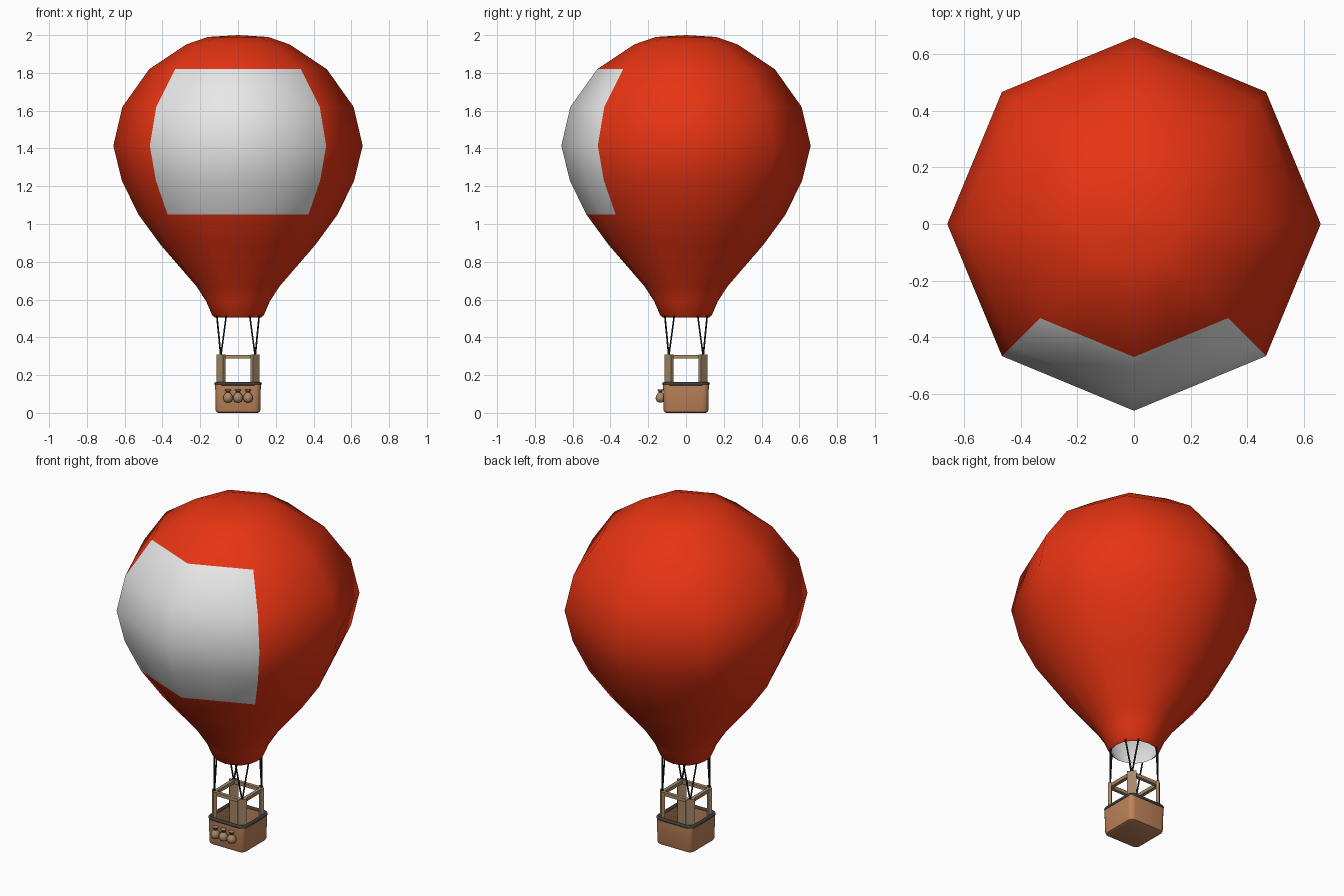
import bpy, bmesh, math
from mathutils import Vector, Matrix

if "Cube" in bpy.data.objects:
    bpy.data.objects.remove(bpy.data.objects["Cube"])


def material(name, rgb):
    m = bpy.data.materials.new(name)
    m.diffuse_color = (*rgb, 1)
    m.use_nodes = True
    m.node_tree.nodes["Principled BSDF"].inputs["Base Color"].default_value = m.diffuse_color
    return m


RED = material("red fabric", (0.8, 0.034, 0.006))
WHITE = material("white fabric", (0.8, 0.8, 0.8))
WICKER = material("wicker brown", (0.52, 0.23, 0.1))
WOOD = material("tan wood", (0.4, 0.25, 0.14))
GREY = material("dark grey", (0.05, 0.05, 0.055))
ROPE = material("black rope", (0.015, 0.015, 0.015))


def finish(name, bm, mats, angle=None):
    bmesh.ops.recalc_face_normals(bm, faces=bm.faces)
    me = bpy.data.meshes.new(name)
    bm.to_mesh(me)
    bm.free()
    for m in mats:
        me.materials.append(m)
    ob = bpy.data.objects.new(name, me)
    bpy.context.collection.objects.link(ob)
    if angle:
        bpy.ops.object.select_all(action='DESELECT')
        ob.select_set(True)
        bpy.context.view_layer.objects.active = ob
        bpy.ops.object.shade_smooth_by_angle(angle=math.radians(angle))
    return ob


def loft(bm, rings, caps=True, loop=False):
    """Skin a list of point rings, capped at the ends or joined into a loop."""
    vs = [[bm.verts.new(p) for p in ring] for ring in rings]
    if loop:
        vs.append(vs[0])
    n = len(rings[0])
    for a, b in zip(vs, vs[1:]):
        for i in range(n):
            j = (i + 1) % n
            bm.faces.new((a[i], a[j], b[j], b[i]))
    if caps and not loop:
        bm.faces.new(vs[0])
        bm.faces.new(vs[-1])


def circle(r, z, n=12, x=0, y=0):
    return [(x + r * math.cos(k * math.tau / n), y + r * math.sin(k * math.tau / n), z) for k in range(n)]


def rounded_square(half, z, rad, steps=4):
    pts = []
    for q in range(4):
        c = Matrix.Rotation(q * math.pi / 2, 3, 'Z') @ Vector((half - rad, half - rad, z))
        for s in range(steps + 1):
            a = (q + s / steps) * math.pi / 2
            pts.append((c.x + rad * math.cos(a), c.y + rad * math.sin(a), z))
    return pts


def rod(bm, a, b, w, d, n=None):
    """Round rod (n sides) or box bar between two points."""
    a, b = Vector(a), Vector(b)
    mid, vec = (a + b) / 2, b - a
    rot = vec.to_track_quat('Z', 'Y').to_matrix().to_4x4()
    m = Matrix.Translation(mid) @ rot
    if n:
        bmesh.ops.create_cone(bm, cap_ends=True, segments=n, radius1=w, radius2=w, depth=vec.length, matrix=m)
    else:
        bmesh.ops.create_cube(bm, size=1, matrix=m @ Matrix.Diagonal((w, d, vec.length, 1)))


# Envelope: octagonal at the belly, rounder at the mouth
def gore_ring(r, z):
    t = min(1, max(0, (1.05 - z) / 0.4))
    c = math.cos(math.pi / 8)
    flat = c + t * (1 - c)
    return [(r * (flat if k % 2 else 1) * math.cos(k * math.pi / 8),
             r * (flat if k % 2 else 1) * math.sin(k * math.pi / 8), z) for k in range(16)]


profile = [(0.122, 0.505), (0.137, 0.517), (0.168, 0.59), (0.22, 0.67), (0.41, 0.89), (0.527, 1.05),
           (0.615, 1.23), (0.66, 1.415), (0.612, 1.62), (0.47, 1.82), (0.275, 1.95), (0.16, 1.99), (0.002, 2.0)]
bm = bmesh.new()
loft(bm, [gore_ring(r, z) for r, z in profile])
bm.faces.ensure_lookup_table()
mouth = min(bm.faces, key=lambda f: f.calc_center_median().z)
bm.faces.remove(mouth)
for f in bm.faces:
    f.smooth = True
    c = f.calc_center_median()
    if 1.05 < c.z < 1.82 and -c.y > abs(c.x):   # front panel
        f.material_index = 1
finish("envelope", bm, [RED, WHITE])

# White lining seen through the mouth
bm = bmesh.new()
loft(bm, [gore_ring(max(0.001, r - (0.012 if i else 0)), z - (0.01 if z > 1.7 else 0))
          for i, (r, z) in enumerate(profile)])
mouth = min(bm.faces, key=lambda f: f.calc_center_median().z)
bm.faces.remove(mouth)
for f in bm.faces:
    f.smooth = True
lining = finish("envelope_lining", bm, [WHITE])
lining.data.flip_normals()

# Basket: hollow rounded box
bm = bmesh.new()
loft(bm, [rounded_square(h, z, r) for h, z, r in (
    (0.104, 0, 0.02), (0.114, 0.004, 0.028), (0.118, 0.014, 0.03), (0.121, 0.15, 0.03),
    (0.108, 0.15, 0.02), (0.106, 0.016, 0.02))])
finish("basket", bm, [WICKER], 40)

# Padded rim around the basket
bm = bmesh.new()
loft(bm, [rounded_square(0.116 + 0.01 * math.cos(a), 0.154 + 0.01 * math.sin(a), 0.032 + 0.01 * math.cos(a))
          for a in (k * math.tau / 8 for k in range(8))], loop=True)
finish("basket_rim", bm, [GREY], 60)

# Corner boards set diagonally, joined by top rails
bm = bmesh.new()
P = 0.091
corners = [(P, P), (-P, P), (-P, -P), (P, -P)]
for i, (x, y) in enumerate(corners):
    m = (Matrix.Translation((x, y, 0.163)) @ Matrix.Rotation(math.atan2(y, x), 4, 'Z')
         @ Matrix.Diagonal((0.018, 0.05, 0.294, 1)))
    bmesh.ops.create_cube(bm, size=1, matrix=m)
    nx, ny = corners[(i + 1) % 4]
    rod(bm, (x, y, 0.297), (nx, ny, 0.297), 0.02, 0.02)
finish("basket_frame", bm, [WOOD])

# Ropes: two from each corner to the mouth
bm = bmesh.new()
for x, y in corners:
    sx, sy = math.copysign(1, x), math.copysign(1, y)
    for tx, ty in ((0.112, 0.062), (0.062, 0.112)):
        rod(bm, (x, y, 0.3), (sx * tx, sy * ty, 0.515), 0.0045, 0, 6)
finish("ropes", bm, [ROPE], 70)

# Sandbags hanging on the front, with dark ties
bags, ties = bmesh.new(), bmesh.new()
for x in (-0.053, 0, 0.053):
    loft(bags, [circle(r, z, 12, x, -0.135) for r, z in (
        (0.008, 0.055), (0.02, 0.061), (0.026, 0.076), (0.024, 0.09), (0.014, 0.103),
        (0.008, 0.11), (0.018, 0.124), (0.006, 0.122))])
    loft(ties, [circle(r, z, 12, x, -0.135) for r, z in ((0.0105, 0.107), (0.0105, 0.113))])
finish("sandbags", bags, [WOOD], 60)
finish("sandbag_ties", ties, [GREY], 40)
